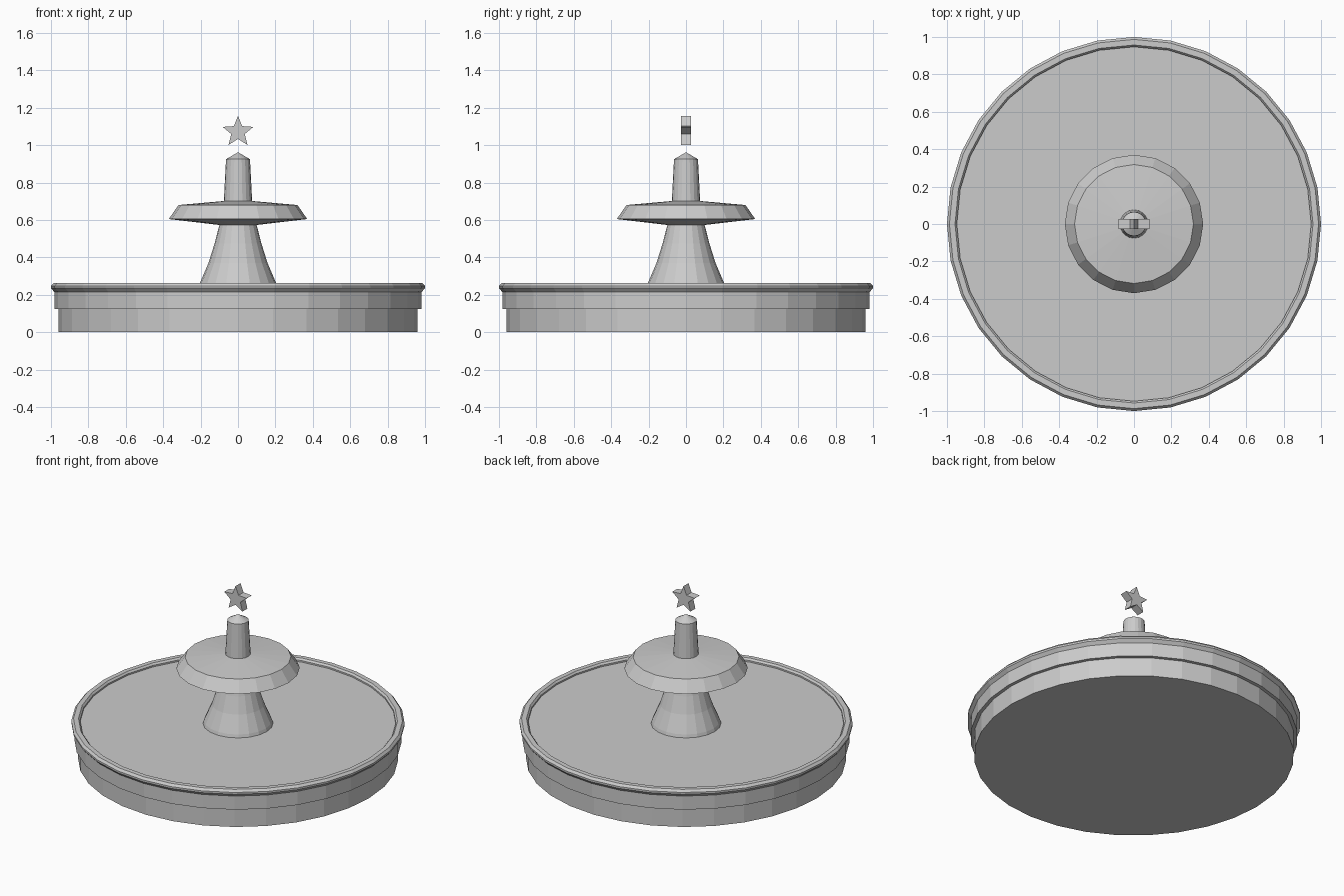
import bpy
import bmesh
from math import sin, cos, pi

cube = bpy.data.objects.get("Cube")
if cube:
    bpy.data.objects.remove(cube, do_unlink=True)

# Single stone colour
stone = bpy.data.materials.new("grey_stone")
stone.use_nodes = True
colour = (0.6, 0.6, 0.6, 1)
stone.diffuse_color = colour
stone.node_tree.nodes["Principled BSDF"].inputs["Base Color"].default_value = colour


def finish(name, bm):
    bmesh.ops.recalc_face_normals(bm, faces=bm.faces)
    mesh = bpy.data.meshes.new(name)
    bm.to_mesh(mesh)
    bm.free()
    mesh.materials.append(stone)
    obj = bpy.data.objects.new(name, mesh)
    bpy.context.collection.objects.link(obj)
    return obj


def lathe(name, profile, sides):
    """Turn (radius, height) points about z, with flat caps at open ends."""
    bm = bmesh.new()
    rings = []
    for r, z in profile:
        if r == 0:
            rings.append([bm.verts.new((0, 0, z))] * sides)
        else:
            rings.append([bm.verts.new((r * cos(2 * pi * i / sides), r * sin(2 * pi * i / sides), z))
                          for i in range(sides)])
    for low, high in zip(rings, rings[1:]):
        for i in range(sides):
            j = (i + 1) % sides
            bm.faces.new(list(dict.fromkeys((low[i], low[j], high[j], high[i]))))
    for ring, (r, z) in ((rings[0], profile[0]), (rings[-1], profile[-1])):
        if r > 0:
            bm.faces.new(ring)
    return finish(name, bm)


# Basin: stepped wall, rounded rim and shallow floor
lathe("basin", [(0.96, 0), (0.96, 0.125), (0.982, 0.125), (0.982, 0.215),
                (1.0, 0.235), (1.0, 0.247), (0.987, 0.262), (0.957, 0.262),
                (0.947, 0.25), (0.947, 0.24)], 32)

# Flared pedestal
lathe("pedestal", [(0.212, 0.235), (0.205, 0.26), (0.158, 0.37), (0.125, 0.475), (0.098, 0.58)], 20)

# Upper bowl
lathe("upper_bowl", [(0.098, 0.573), (0.37, 0.605), (0.318, 0.68), (0.07, 0.702)], 20)

# Spout post with a pointed cap
lathe("spout_post", [(0.076, 0.695), (0.064, 0.925), (0, 0.962)], 20)

# Floating star ornament
bm = bmesh.new()
outline = []
for i in range(10):
    radius = 0.038 if i % 2 else 0.086
    angle = i * pi / 5
    outline.append(bm.verts.new((radius * sin(angle), -0.026, 1.071 + radius * cos(angle))))
front = bm.faces.new(outline)
back = bmesh.ops.extrude_face_region(bm, geom=[front], use_keep_orig=True)
bmesh.ops.translate(bm, vec=(0, 0.052, 0),
                    verts=[g for g in back["geom"] if isinstance(g, bmesh.types.BMVert)])
finish("star_ornament", bm)
